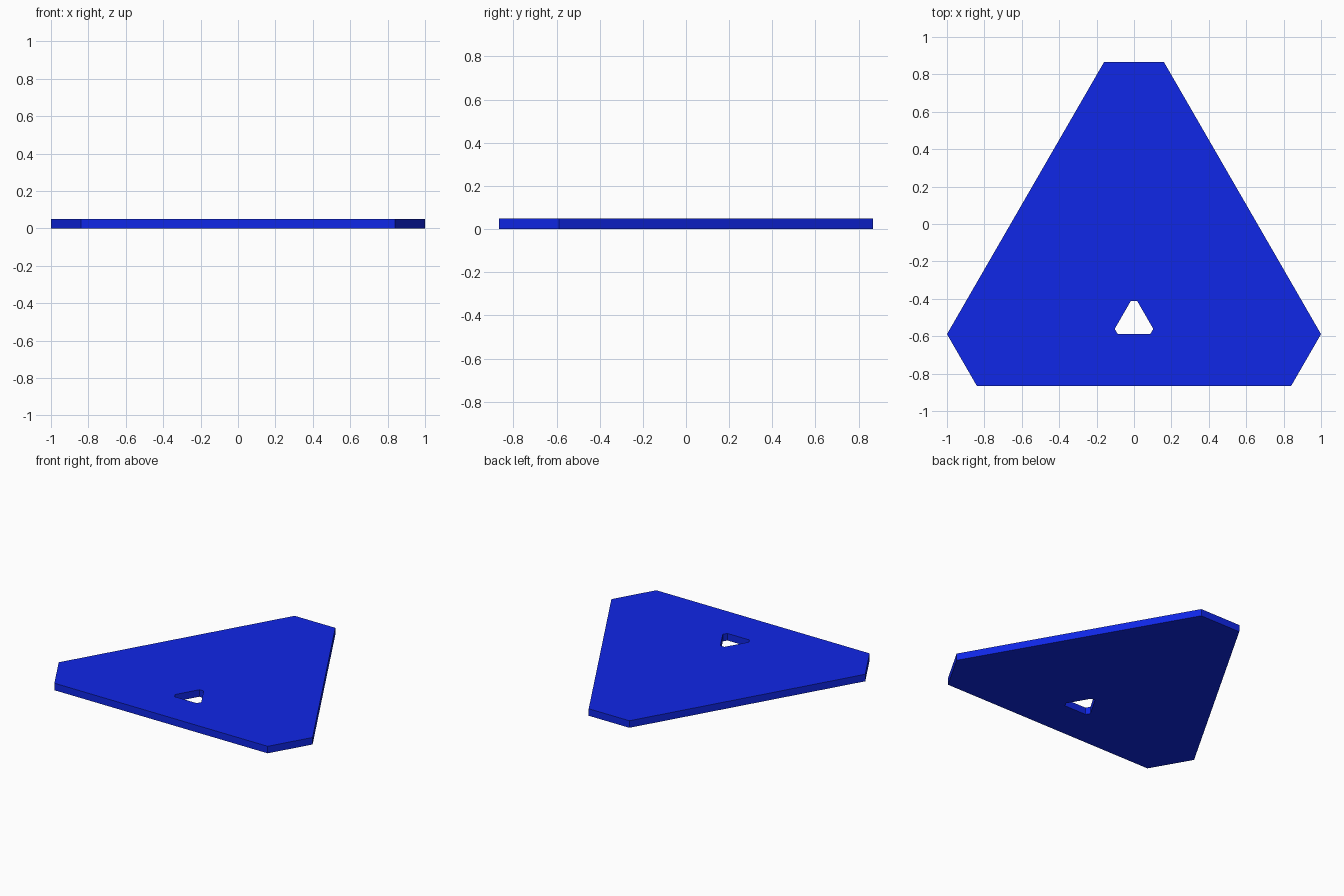
import bpy, bmesh
from math import sqrt

if "Cube" in bpy.data.objects:
    bpy.data.objects.remove(bpy.data.objects["Cube"])

THICK = 0.05


def clipped_triangle(scale, cy, z, cut=0.16):
    """Triangle with its three corners cut off, half-width = scale."""
    r = sqrt(3)
    h = r / 2
    half = [(1 - cut, -h), (1, -h + cut * r), (cut, h)]
    pts = half + [(-x, y) for x, y in reversed(half)]
    return [(x * scale, cy + y * scale, z) for x, y in pts]


# Plate: outer wall, top face, hole wall and bottom face as joined rings
bm = bmesh.new()
profiles = [(1, 0, 0), (1, 0, THICK), (0.103, -0.5, THICK), (0.103, -0.5, 0)]
rings = [[bm.verts.new(p) for p in clipped_triangle(*args)] for args in profiles]
for k, a in enumerate(rings):
    b = rings[(k + 1) % len(rings)]
    for i in range(6):
        j = (i + 1) % 6
        bm.faces.new((a[i], a[j], b[j], b[i]))
bmesh.ops.recalc_face_normals(bm, faces=bm.faces)

mesh = bpy.data.meshes.new("plate")
bm.to_mesh(mesh)
bm.free()
plate = bpy.data.objects.new("plate", mesh)
bpy.context.collection.objects.link(plate)

# Blue finish
blue = bpy.data.materials.new("blue")
blue.diffuse_color = (0.005, 0.02, 0.8, 1)
blue.use_nodes = True
blue.node_tree.nodes["Principled BSDF"].inputs["Base Color"].default_value = blue.diffuse_color
mesh.materials.append(blue)
